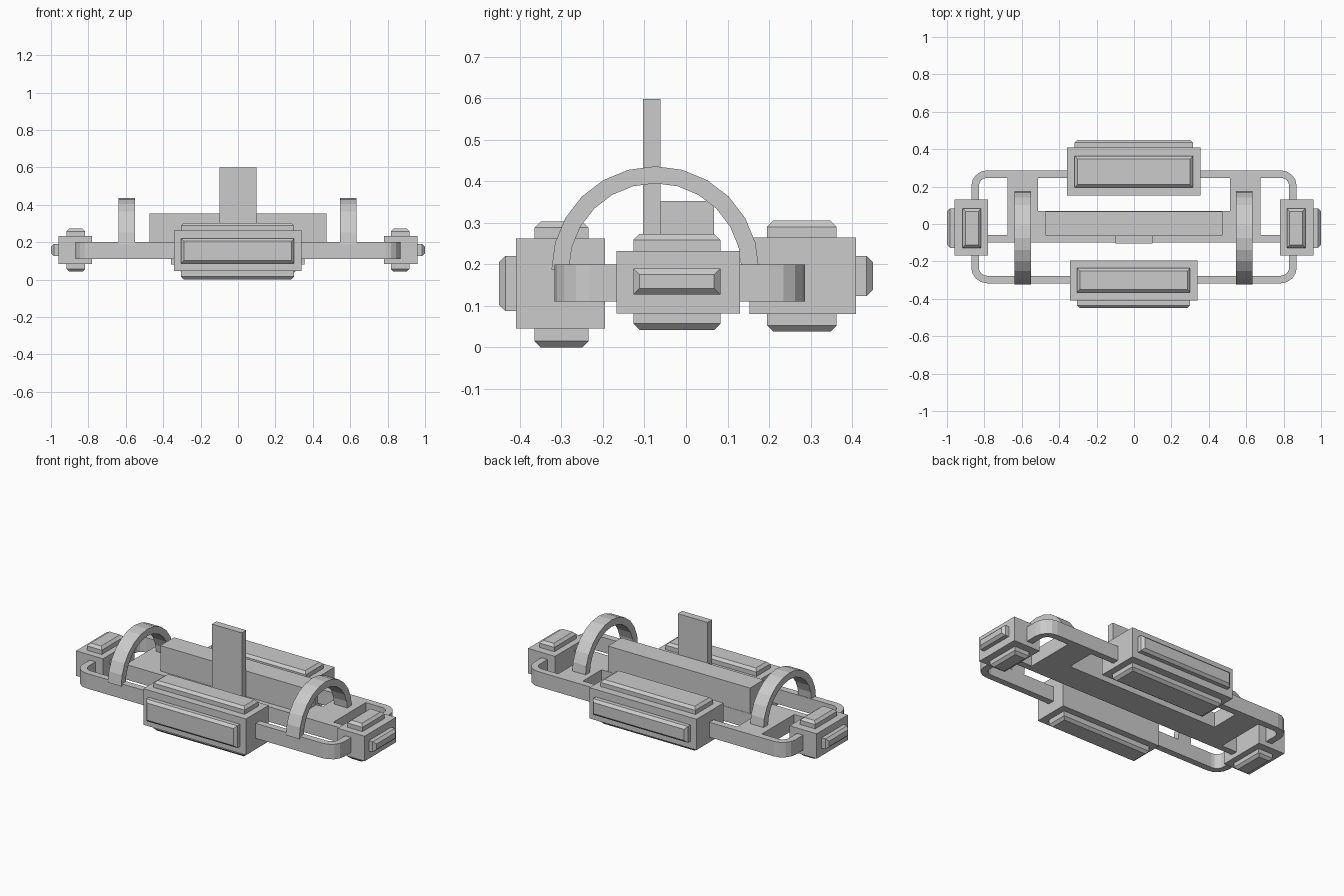
import bpy, bmesh
from math import sin, cos, pi

if "Cube" in bpy.data.objects:
    bpy.data.objects.remove(bpy.data.objects["Cube"])


def make(name, verts, faces):
    me = bpy.data.meshes.new(name)
    me.from_pydata(verts, [], faces)
    bm = bmesh.new()
    bm.from_mesh(me)
    bmesh.ops.recalc_face_normals(bm, faces=bm.faces)
    bm.to_mesh(me)
    bm.free()
    ob = bpy.data.objects.new(name, me)
    bpy.context.collection.objects.link(ob)
    return ob


def prism(name, pts, place, a, b):
    """Extrude a 2D outline from a to b; place(u, v, w) gives the 3D point."""
    n = len(pts)
    verts = [place(u, v, w) for w in (a, b) for u, v in pts]
    faces = [tuple(range(n)), tuple(range(n, 2 * n))]
    faces += [(i, (i + 1) % n, (i + 1) % n + n, i + n) for i in range(n)]
    return make(name, verts, faces)


def up(u, v, w):
    return (u, v, w)


def box(name, x, y, z):
    pts = [(x[0], y[0]), (x[1], y[0]), (x[1], y[1]), (x[0], y[1])]
    return prism(name, pts, up, *z)


def plate(name, u, v, base, tip, place, c=0.015):
    """Raised rectangular panel with a chamfered outer rim."""
    step = c if tip > base else -c
    verts = []
    for w, s in ((base, 0), (tip - step, 0), (tip, c)):
        verts += [place(a, b, w) for a, b in
                  ((u[0] + s, v[0] + s), (u[1] - s, v[0] + s),
                   (u[1] - s, v[1] - s), (u[0] + s, v[1] - s))]
    faces = [(0, 1, 2, 3), (8, 9, 10, 11)]
    for r in (0, 4):
        faces += [(r + i, r + (i + 1) % 4, r + 4 + (i + 1) % 4, r + 4 + i) for i in range(4)]
    return make(name, verts, faces)


def along_y(u, v, w):
    return (u, w, v)


def along_x(u, v, w):
    return (w, u, v)


# front and back pods
box("front_pod", (-.343, .34), (-.41, -.195), (.045, .262))
plate("front_pod_top", (-.305, .30), (-.365, -.235), .262, .303, up)
plate("front_pod_bottom", (-.305, .30), (-.365, -.235), .045, 0, up)
plate("front_pod_face", (-.305, .30), (.087, .22), -.41, -.45, along_y)
box("back_pod", (-.357, .355), (.153, .41), (.08, .265))
plate("back_pod_top", (-.317, .315), (.195, .363), .265, .305, up)
plate("back_pod_bottom", (-.317, .315), (.195, .363), .08, .038, up)
plate("back_pod_face", (-.317, .315), (.123, .22), .41, .45, along_y)

# rounded rectangular rail
def rounded(hx, y0, y1, r, n=4):
    pts = []
    for k, (cx, cy) in enumerate(((hx - r, y1 - r), (r - hx, y1 - r),
                                  (r - hx, y0 + r), (hx - r, y0 + r))):
        for i in range(n + 1):
            a = (k + i / n) * pi / 2
            pts.append((cx + r * cos(a), cy + r * sin(a)))
    return pts


outer = rounded(.87, -.317, .287, .085)
inner = rounded(.83, -.277, .247, .045)
n = len(outer)
rings = [(outer, .11), (outer, .2), (inner, .2), (inner, .11)]
make("rail", [(x, y, z) for ring, z in rings for x, y in ring],
     [(k * n + i, k * n + (i + 1) % n, (k + 1) % 4 * n + (i + 1) % n, (k + 1) % 4 * n + i)
      for k in range(4) for i in range(n)])

# deck with two rear tabs and a narrow cross strip
half = [(.78, -.10), (.78, -.06), (.677, -.06), (.677, .25), (.513, .25), (.513, .07)]
prism("deck", half + [(-x, y) for x, y in reversed(half)], up, .11, .2)

# raised centre block and upright fin
box("centre_block", (-.473, .472), (-.062, .068), (.2, .353))
box("fin", (-.1, .098), (-.104, -.062), (.2, .598))

# side pods and arches
for side, label in ((-1, "left"), (1, "right")):
    def span(a, b):
        return tuple(sorted((a * side, b * side)))
    box(label + "_pod", span(.78, .96), (-.168, .13), (.082, .232))
    plate(label + "_pod_top", span(.817, .917), (-.127, .083), .232, .273, up)
    plate(label + "_pod_bottom", span(.817, .917), (-.127, .083), .082, .042, up)
    plate(label + "_pod_face", (-.127, .083), (.127, .19), .96 * side, side, along_x)

    angles = [i * pi / 12 for i in range(13)]
    out = [(-.074 + .25 * cos(a), .187 + .249 * sin(a)) for a in angles]
    inn = [(-.074 + .208 * cos(a), .187 + .208 * sin(a)) for a in angles]
    x0 = .546 if side > 0 else -.638
    m = 13
    verts = [(x, y, z) for x in (x0, x0 + .088) for y, z in out + inn]
    faces = [(0, m, 3 * m, 2 * m), (m - 1, 2 * m - 1, 4 * m - 1, 3 * m - 1)]
    for i in range(m - 1):
        faces += [(i, i + 1, m + i + 1, m + i),
                  (2 * m + i, 2 * m + i + 1, 3 * m + i + 1, 3 * m + i),
                  (i, i + 1, 2 * m + i + 1, 2 * m + i),
                  (m + i, m + i + 1, 3 * m + i + 1, 3 * m + i)]
    make(label + "_arch", verts, faces)
